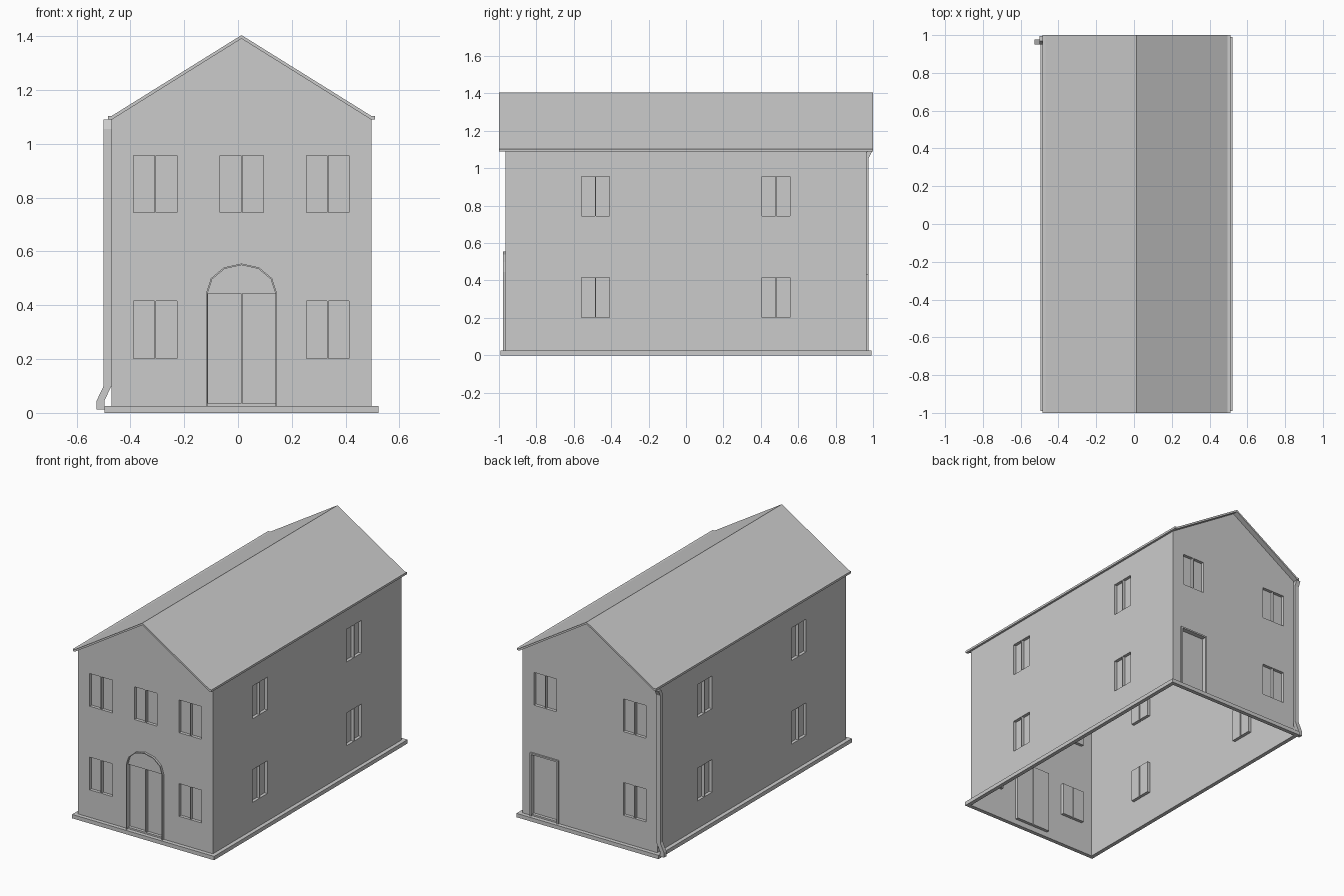
import bpy, bmesh, math

cube = bpy.data.objects.get("Cube")
if cube:
    bpy.data.objects.remove(cube)

grey = bpy.data.materials.new("plain_grey")
grey.use_nodes = True
grey.diffuse_color = (0.6, 0.6, 0.6, 1)
grey.node_tree.nodes["Principled BSDF"].inputs["Base Color"].default_value = (0.6, 0.6, 0.6, 1)

# Main sizes
LEFT, RIGHT, END = -0.47, 0.496, 0.965
MID = (LEFT + RIGHT) / 2
EAVE, RIDGE = 1.09, 1.404
BASE = 0.025
SKIN = 0.013
RECESS = 0.02


def finish(name, bm, recalc=True):
    if recalc:
        bmesh.ops.recalc_face_normals(bm, faces=bm.faces)
    mesh = bpy.data.meshes.new(name)
    bm.to_mesh(mesh)
    bm.free()
    mesh.materials.append(grey)
    obj = bpy.data.objects.new(name, mesh)
    bpy.context.scene.collection.objects.link(obj)
    return obj


def quad(bm, points):
    bm.faces.new([bm.verts.new(p) for p in points])


# Each side maps (across, up, depth into the house) to a point; a = x or y
SIDES = {
    "front": lambda a, z, d=0: (a, -END + d, z),
    "back": lambda a, z, d=0: (a, END - d, z),
    "left": lambda a, z, d=0: (RIGHT - d, a, z),
    "right": lambda a, z, d=0: (LEFT + d, a, z),
}
FLIPPED = ("back", "right")


def wall(side, start, end, openings, gable):
    """Thin wall with a shallow box pushed in at every opening."""
    place = SIDES[side]
    bm = bmesh.new()

    def add(points):
        pts = [place(*p) for p in points]
        quad(bm, pts[::-1] if side in FLIPPED else pts)

    cuts_a = sorted({start, end} | {v for o in openings for v in o[:2]})
    cuts_z = sorted({0, EAVE} | {v for o in openings for v in o[2:]})
    for a0, a1 in zip(cuts_a, cuts_a[1:]):
        for z0, z1 in zip(cuts_z, cuts_z[1:]):
            ca, cz = (a0 + a1) / 2, (z0 + z1) / 2
            if not any(o[0] < ca < o[1] and o[2] < cz < o[3] for o in openings):
                add([(a0, z0), (a1, z0), (a1, z1), (a0, z1)])
    for a0, a1, z0, z1 in openings:
        loop = [(a0, z0), (a1, z0), (a1, z1), (a0, z1)]
        add([(a, z, RECESS) for a, z in loop])
        for p, q in zip(loop, loop[1:] + loop[:1]):
            add([p, q, (*q, RECESS), (*p, RECESS)])
    if gable:
        add([(start, EAVE), (end, EAVE), (MID, RIDGE - SKIN)])
    bmesh.ops.remove_doubles(bm, verts=bm.verts, dist=0.0001)
    finish(side + "_wall", bm, recalc=False)


def pair(a0, a1, z0, z1, gap=0.006):
    """Two leaves with a thin bar between them."""
    m = (a0 + a1) / 2
    return [(a0, m - gap / 2, z0, z1), (m + gap / 2, a1, z0, z1)]


# Window and door positions
LOW, HIGH = (0.203, 0.415), (0.745, 0.957)
COLUMNS = [(-0.388, -0.226), (-0.067, 0.094), (0.254, 0.413)]
front = [o for c in (COLUMNS[0], COLUMNS[2]) for f in (LOW, HIGH) for o in pair(*c, *f)]
front += pair(*COLUMNS[1], *HIGH) + pair(-0.112, 0.139, 0.035, 0.443)
back = [o for f in (LOW, HIGH) for o in pair(*COLUMNS[0], *f)]
back += pair(*COLUMNS[2], *HIGH) + [(0.245, 0.428, 0.035, 0.425)]
flank = [o for c in ((-0.56, -0.408), (0.405, 0.556)) for f in (LOW, HIGH)
         for o in pair(*c, *f)]

wall("front", LEFT, RIGHT, front, True)
wall("back", LEFT, RIGHT, back, True)
wall("left", -END, END, flank, False)
wall("right", -END, END, flank, False)


# Raised door surrounds
def surround(name, side, outer, inner, proud):
    place = SIDES[side]
    bm = bmesh.new()
    for i in range(len(outer) - 1):
        o0, o1, i0, i1 = outer[i], outer[i + 1], inner[i], inner[i + 1]
        quad(bm, [place(*p, -proud) for p in (o0, o1, i1, i0)])
        for p, q in ((o0, o1), (i0, i1)):
            quad(bm, [place(*p, -proud), place(*q, -proud), place(*q), place(*p)])
    bmesh.ops.remove_doubles(bm, verts=bm.verts, dist=0.0001)
    finish(name, bm)


def arch(half, rise, spring=0.445):
    steps = [math.pi * (1 - i / 6) for i in range(7)]
    pts = [(MID + half * math.cos(t), spring + rise * math.sin(t)) for t in steps]
    return [(MID - half, BASE)] + pts + [(MID + half, BASE)]


def portal(a0, a1, top):
    return [(a0, BASE), (a0, top), (a1, top), (a1, BASE)]


surround("front_door_surround", "front", arch(0.1315, 0.11), arch(0.1255, 0.104), 0.014)
surround("back_door_surround", "back", portal(0.235, 0.438, 0.435),
         portal(0.245, 0.428, 0.425), 0.011)


# Plinth running round the foot of the walls
def box(bm, x0, x1, y0, y1, z0, z1):
    verts = bmesh.ops.create_cube(bm, size=1)["verts"]
    for v in verts:
        v.co = (x1 if v.co.x > 0 else x0, y1 if v.co.y > 0 else y0, z1 if v.co.z > 0 else z0)


bm = bmesh.new()
OUT = 0.026
for x0, x1 in ((LEFT - OUT, LEFT), (RIGHT, RIGHT + OUT)):
    box(bm, x0, x1, -END - OUT, END + OUT, 0, BASE)
for y0, y1 in ((-END - OUT, -END), (END, END + OUT)):
    box(bm, LEFT, RIGHT, y0, y1, 0, BASE)
finish("plinth", bm)

# Roof: thin folded sheet with small gutter lips at the eaves
half_outline = [(0.482, EAVE), (0.497, EAVE), (0.497, 1.104), (0.482, 1.104)]
profile = [(MID + a, z) for a, z in half_outline] + [(MID, RIDGE)]
profile += [(MID - a, z) for a, z in reversed(half_outline)] + [(MID, RIDGE - SKIN)]
bm = bmesh.new()
face = bm.faces.new([bm.verts.new((x, -1, z)) for x, z in profile])
sweep = bmesh.ops.extrude_face_region(bm, geom=[face], use_keep_orig=True)["geom"]
bmesh.ops.translate(bm, vec=(0, 2, 0),
                    verts=[v for v in sweep if isinstance(v, bmesh.types.BMVert)])
finish("roof", bm)

# Square downpipe at the rear corner
PIPE_Y = 0.964
path = [(-0.511, PIPE_Y, 0.012), (-0.511, PIPE_Y, 0.045), (-0.485, PIPE_Y, 0.1),
        (-0.485, PIPE_Y, 1.055), (-0.485, 0.981, 1.09)]
bm = bmesh.new()
rings = [[bm.verts.new((x + 0.0145 * sx, y + 0.013 * sy, z))
          for sx, sy in ((-1, -1), (1, -1), (1, 1), (-1, 1))] for x, y, z in path]
for low, high in zip(rings, rings[1:]):
    for i in range(4):
        j = (i + 1) % 4
        bm.faces.new((low[i], low[j], high[j], high[i]))
bm.faces.new(rings[0])
bm.faces.new(rings[-1])
finish("downpipe", bm)
